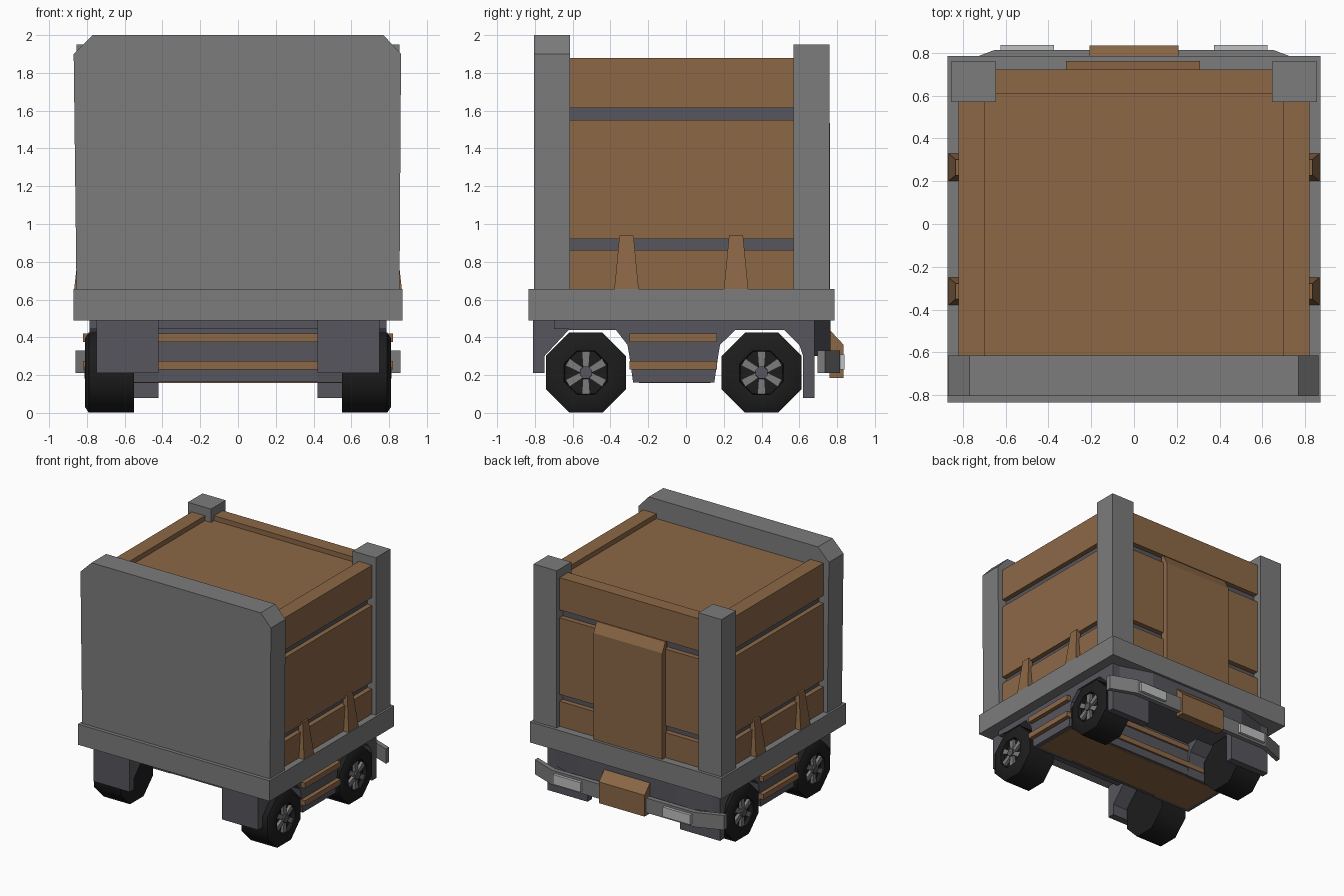
import bpy, bmesh, math
from mathutils import Vector

if "Cube" in bpy.data.objects:
    bpy.data.objects.remove(bpy.data.objects["Cube"])


def material(name, r, g, b):
    m = bpy.data.materials.new(name)
    m.diffuse_color = (r, g, b, 1)
    m.use_nodes = True
    m.node_tree.nodes["Principled BSDF"].inputs["Base Color"].default_value = m.diffuse_color
    return m


WOOD = material("brown wood", 0.262, 0.138, 0.062)
GREY = material("mid grey metal", 0.2, 0.2, 0.2)
DARK = material("dark slate", 0.092, 0.092, 0.11)
BLACK = material("tyre black", 0.012, 0.012, 0.012)
LAMP = material("pale lamp", 0.52, 0.54, 0.54)


def finish(name, bm, mat):
    bmesh.ops.recalc_face_normals(bm, faces=bm.faces)
    me = bpy.data.meshes.new(name)
    bm.to_mesh(me)
    bm.free()
    me.materials.append(mat)
    ob = bpy.data.objects.new(name, me)
    bpy.context.collection.objects.link(ob)
    return ob


def loft(name, loops, mat):
    """Skin a list of matching point loops and cap both ends."""
    bm = bmesh.new()
    rings = [[bm.verts.new(p) for p in lp] for lp in loops]
    n = len(rings[0])
    for a, b in zip(rings, rings[1:]):
        for i in range(n):
            bm.faces.new((a[i], a[(i + 1) % n], b[(i + 1) % n], b[i]))
    bm.faces.new(rings[0])
    bm.faces.new(rings[-1])
    return finish(name, bm, mat)


def prism(name, pts, axis, lo, hi, mat):
    """Extrude a 2D outline along x (points y,z), y (x,z) or z (x,y)."""
    def put(p, d):
        v = list(p)
        v.insert("xyz".index(axis), d)
        return v
    return loft(name, [[put(p, lo) for p in pts], [put(p, hi) for p in pts]], mat)


def box(name, x0, x1, y0, y1, z0, z1, mat):
    x0, x1 = min(x0, x1), max(x0, x1)
    return prism(name, [(x0, y0), (x1, y0), (x1, y1), (x0, y1)], "z", z0, z1, mat)


# Bed frame, front wall and rear posts
box("bed_frame", -0.872, 0.872, -0.835, 0.785, 0.488, 0.657, GREY)
prism("front_wall", [(-0.855, 0.65), (0.855, 0.65), (0.863, 1.9), (0.77, 2.0), (-0.77, 2.0), (-0.87, 1.9)],
      "y", -0.805, -0.615, GREY)
for s in (-1, 1):
    box("rear_post", s * 0.645, s * 0.855, 0.57, 0.76, 0.65, 1.95, GREY)

# Crate: dark core, recessed lid, plank walls with gaps
box("crate_core", -0.78, 0.78, -0.62, 0.68, 0.65, 1.80, DARK)
box("crate_lid", -0.715, 0.715, -0.62, 0.62, 1.79, 1.84, WOOD)
for z0, z1 in ((0.65, 0.863), (0.92, 1.55), (1.615, 1.88)):
    for s in (-1, 1):
        box("side_plank", s * 0.70, s * 0.82, -0.62, 0.60, z0, z1, WOOD)
    box("rear_plank", -0.66, 0.66, 0.61, 0.722, z0, z1, WOOD)
prism("rear_door", [(0.70, 0.65), (0.763, 0.65), (0.763, 1.53), (0.722, 1.61), (0.70, 1.61)],
      "x", -0.318, 0.308, WOOD)

# Tapered side stakes
for s in (-1, 1):
    for y in (-0.315, 0.265):
        loft("side_stake", [[(s * 0.80, y - h, z), (s * x, y - h, z), (s * x, y + h, z), (s * 0.80, y + h, z)]
                            for z, x, h in ((0.65, 0.868, 0.065), (0.94, 0.835, 0.037))], WOOD)

# Chassis, guards, wheel arches, flaps and side step rails
guard = [(-0.81, 0.49), (-0.81, 0.21), (-0.75, 0.21), (-0.75, 0.30), (-0.62, 0.44), (-0.62, 0.49)]
arch = [(-0.62, 0.49), (-0.62, 0.438), (-0.37, 0.438), (-0.31, 0.36), (-0.30, 0.30), (-0.28, 0.16),
        (0.15, 0.16), (0.17, 0.30), (0.18, 0.36), (0.26, 0.438), (0.52, 0.438), (0.60, 0.36),
        (0.62, 0.30), (0.62, 0.08), (0.68, 0.08), (0.68, 0.49)]
for s in (-1, 1):
    prism("front_guard", guard, "x", s * 0.42, s * 0.75, DARK)
    prism("wheel_arch", arch, "x", s * 0.42, s * 0.785, DARK)
box("chassis_slab", -0.785, 0.785, -0.70, 0.67, 0.445, 0.495, DARK)
box("under_box", -0.43, 0.43, -0.28, 0.15, 0.163, 0.48, DARK)
box("under_panel", -0.75, 0.75, -0.25, 0.13, 0.157, 0.17, WOOD)
for z0, z1 in ((0.375, 0.42), (0.23, 0.275)):
    box("step_rail", -0.82, 0.82, -0.30, 0.165, z0, z1, WOOD)
prism("rear_valance", [(-0.78, 0.66), (0.78, 0.66), (0.45, 0.765), (-0.45, 0.765)], "z", 0.30, 0.49, DARK)

# Bent rear bumper with lamps and wooden centre block
outer = [(-0.86, 0.735), (-0.65, 0.815), (0.65, 0.815), (0.86, 0.735)]
inner = [(x, y - 0.04) for x, y in reversed(outer)]
prism("rear_bumper", outer + inner, "z", 0.21, 0.33, GREY)
for s in (-1, 1):
    box("rear_lamp", s * 0.375, s * 0.625, 0.80, 0.838, 0.23, 0.31, LAMP)
prism("bumper_block", [(0.76, 0.185), (0.835, 0.185), (0.835, 0.36), (0.765, 0.435)], "x", -0.208, 0.208, WOOD)

# Eight-sided wheels with recessed hubs and six spokes
R = 0.212 / math.cos(math.pi / 8)
section = [(0.55, R), (0.79, R), (0.81, R * 0.86), (0.808, 0.125), (0.775, 0.12)]
for s in (-1, 1):
    for wy in (-0.53, 0.40):
        def ring(x, r, n=8):
            return [(s * x, wy + r * math.cos((2 * i + 1) * math.pi / n),
                     0.213 + r * math.sin((2 * i + 1) * math.pi / n)) for i in range(n)]
        tyre = loft("tyre", [ring(x, r) for x, r in section], BLACK)
        bpy.context.view_layer.objects.active = tyre
        tyre.select_set(True)
        bpy.ops.object.shade_smooth_by_angle(angle=math.radians(50))
        tyre.select_set(False)
        loft("hub", [ring(0.77, 0.038), ring(0.812, 0.034)], DARK)
        for k in range(6):
            a = math.radians(30 + 60 * k)
            d = Vector((0, math.cos(a), math.sin(a)))
            t = Vector((0, -d.z, d.y))
            c = Vector((0, wy, 0.213))
            flat = [c + d * 0.03 + t * 0.016, c + d * 0.112 + t * 0.022,
                    c + d * 0.112 - t * 0.022, c + d * 0.03 - t * 0.016]
            loft("spoke", [[p + Vector((s * x, 0, 0)) for p in flat] for x in (0.77, 0.80)], GREY)
